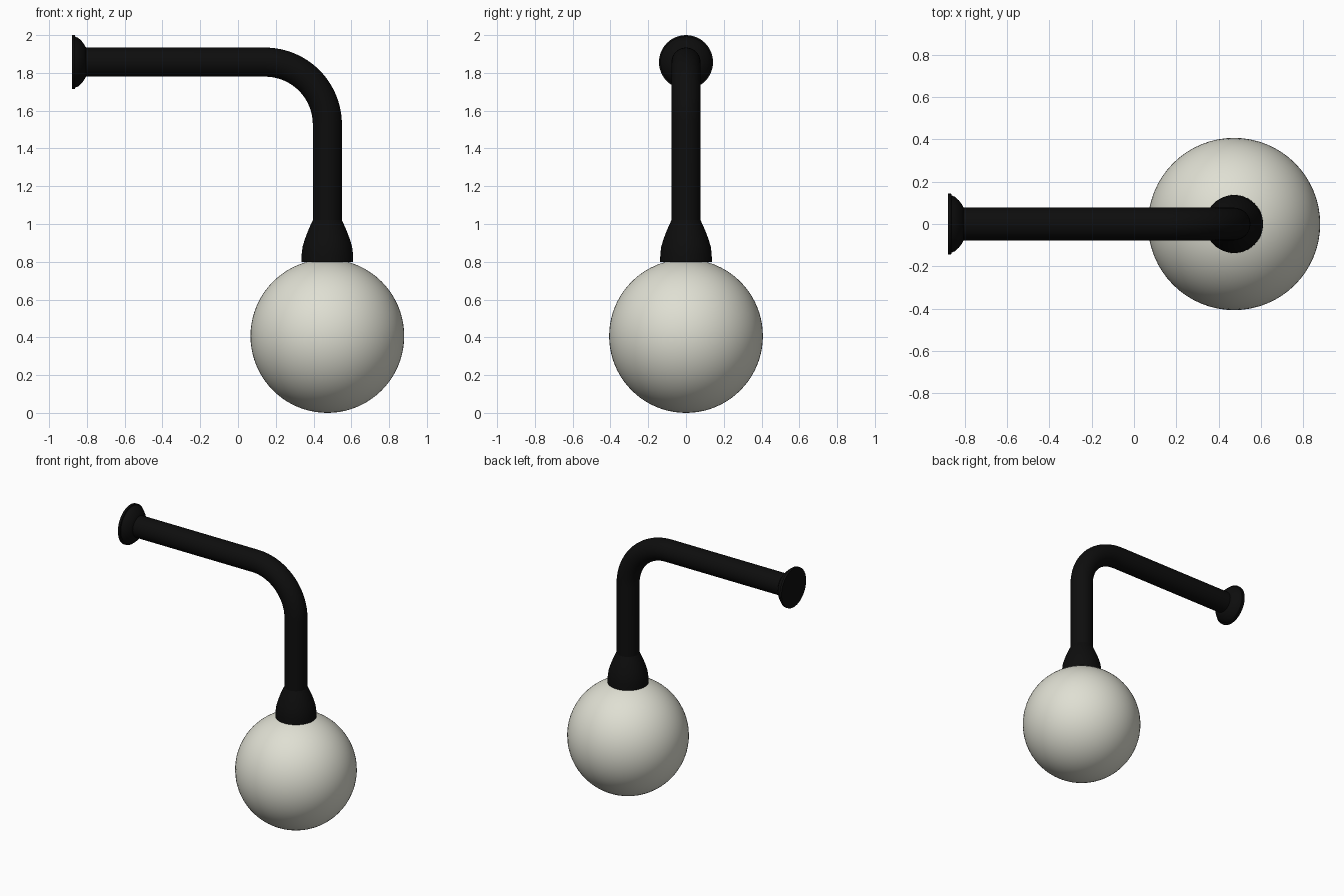
import bpy, bmesh
from math import sin, cos, pi, radians
from mathutils import Matrix, Vector

cube = bpy.data.objects.get("Cube")
if cube:
    bpy.data.objects.remove(cube, do_unlink=True)

DROP_X, ARM_Z = 0.473, 1.857      # axes of the vertical and horizontal tube
TUBE_R, BEND_R = 0.077, 0.33
GLOBE_R = 0.407


def material(name, color, roughness):
    m = bpy.data.materials.new(name)
    m.use_nodes = True
    m.diffuse_color = color
    bsdf = m.node_tree.nodes["Principled BSDF"]
    bsdf.inputs["Base Color"].default_value = color
    bsdf.inputs["Roughness"].default_value = roughness
    return m


black = material("matte black", (0.004, 0.004, 0.004, 1), 0.6)
ivory = material("ivory glass", (0.74, 0.74, 0.65, 1), 0.5)


def finish(name, bm, mat):
    bmesh.ops.recalc_face_normals(bm, faces=bm.faces)
    mesh = bpy.data.meshes.new(name)
    bm.to_mesh(mesh)
    bm.free()
    mesh.materials.append(mat)
    ob = bpy.data.objects.new(name, mesh)
    bpy.context.collection.objects.link(ob)
    bpy.ops.object.select_all(action="DESELECT")
    bpy.context.view_layer.objects.active = ob
    ob.select_set(True)
    bpy.ops.object.shade_smooth_by_angle(angle=radians(35))
    return ob


def loft(name, rings, mat, segments=48):
    """Skin capped circles given as (centre, axis angle in the xz plane, radius)."""
    bm = bmesh.new()
    loops = []
    for centre, angle, radius in rings:
        side = Vector((-sin(angle), 0, cos(angle)))
        loops.append([bm.verts.new(Vector(centre) + radius * (
            side * cos(2 * pi * i / segments) + Vector((0, sin(2 * pi * i / segments), 0))))
            for i in range(segments)])
    for a, b in zip(loops, loops[1:]):
        for i in range(segments):
            j = (i + 1) % segments
            bm.faces.new((a[i], a[j], b[j], b[i]))
    bm.faces.new(loops[0])
    bm.faces.new(loops[-1])
    return finish(name, bm, mat)


# Bent tube: straight arm, quarter bend, straight drop
path = [((-0.86, 0, ARM_Z), 0, TUBE_R)]
steps = 24
for i in range(steps + 1):
    t = pi / 2 * i / steps
    path.append(((DROP_X - BEND_R + BEND_R * sin(t), 0,
                  ARM_Z - BEND_R + BEND_R * cos(t)), -t, TUBE_R))
path.append(((DROP_X, 0, 0.9), -pi / 2, TUBE_R))
loft("bent_arm", path, black)

# Wall plate with a flared collar
plate = [(-0.88, 0.143), (-0.864, 0.143), (-0.862, 0.135), (-0.845, 0.128),
         (-0.828, 0.112), (-0.815, 0.095), (-0.805, TUBE_R)]
loft("wall_plate", [((x, 0, ARM_Z), 0, r) for x, r in plate], black)

# Bell-shaped holder above the globe
bell = [(0.80, 0.137), (0.84, 0.136), (0.88, 0.131), (0.92, 0.119),
        (0.96, 0.104), (0.99, 0.091), (1.02, TUBE_R)]
loft("globe_holder", [((DROP_X, 0, z), pi / 2, r) for z, r in bell], black)

# Globe shade
bm = bmesh.new()
bmesh.ops.create_uvsphere(bm, u_segments=64, v_segments=40, radius=GLOBE_R,
                          matrix=Matrix.Translation((DROP_X, 0, GLOBE_R)))
finish("globe_shade", bm, ivory)
